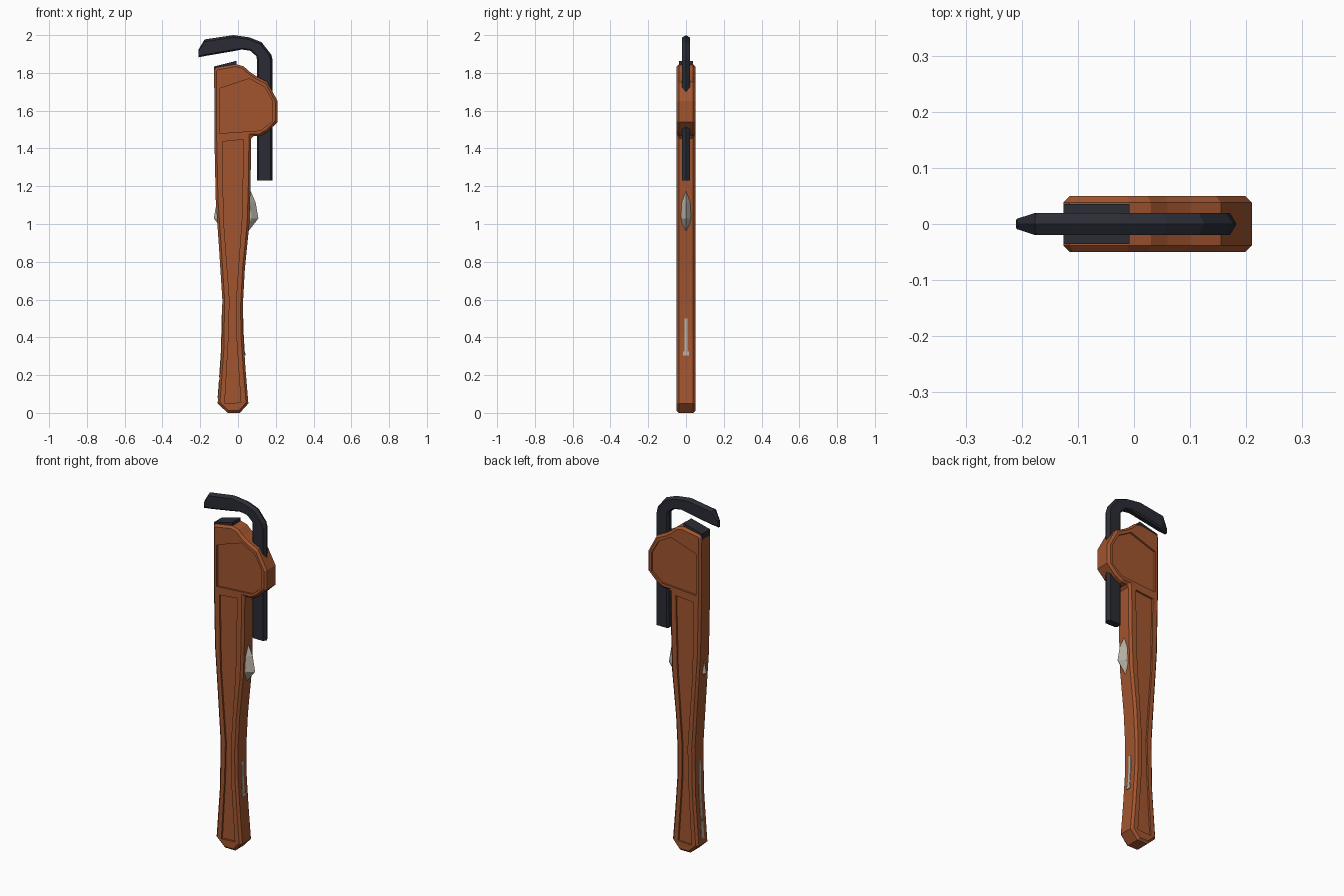
import bpy, bmesh, math
from mathutils import Vector

if "Cube" in bpy.data.objects:
    bpy.data.objects.remove(bpy.data.objects["Cube"])


def material(name, rgb):
    m = bpy.data.materials.new(name)
    m.diffuse_color = (*rgb, 1)
    m.use_nodes = True
    m.node_tree.nodes["Principled BSDF"].inputs["Base Color"].default_value = m.diffuse_color
    return m


ORANGE = material("burnt orange paint", (0.36, 0.09, 0.028))
DARK = material("dark steel", (0.024, 0.025, 0.035))
GREY = material("bare grey metal", (0.47, 0.44, 0.38))


def finish(name, bm, mat):
    bmesh.ops.recalc_face_normals(bm, faces=bm.faces)
    me = bpy.data.meshes.new(name)
    bm.to_mesh(me)
    bm.free()
    ob = bpy.data.objects.new(name, me)
    bpy.context.collection.objects.link(ob)
    me.materials.append(mat)
    return ob


def prism(name, outline, y0, y1, mat):
    """Extrude an x-z outline from y0 to y1."""
    bm = bmesh.new()
    face = bm.faces.new([bm.verts.new((x, y0, z)) for x, z in outline])
    new = bmesh.ops.extrude_face_region(bm, geom=[face])["geom"]
    verts = [v for v in new if isinstance(v, bmesh.types.BMVert)]
    bmesh.ops.translate(bm, verts=verts, vec=(0, y1 - y0, 0))
    return finish(name, bm, mat)


def apply(ob, mod):
    bpy.context.view_layer.objects.active = ob
    bpy.ops.object.modifier_apply(modifier=mod.name)


def bevel(ob, width, angle):
    b = ob.modifiers.new("bevel", 'BEVEL')
    b.width, b.segments = width, 1
    b.limit_method, b.angle_limit = 'ANGLE', math.radians(angle)
    apply(ob, b)


# Handle and head housing in one casting
body = prism("handle_and_head", [
    (-0.055, 0), (0.01, 0), (0.055, 0.05), (0.04, 0.23), (0.027, 0.42),
    (0.026, 0.575), (0.036, 0.76), (0.06, 1.0), (0.066, 1.18), (0.07, 1.465),
    (0.115, 1.465), (0.155, 1.487), (0.21, 1.54), (0.21, 1.65), (0.155, 1.753),
    (0.10, 1.78), (0.06, 1.807), (0.03, 1.835), (-0.01, 1.846), (-0.115, 1.828),
    (-0.126, 1.815), (-0.125, 1.46), (-0.118, 1.13), (-0.10, 0.865),
    (-0.083, 0.60), (-0.087, 0.336), (-0.108, 0.05)], -0.05, 0.05, ORANGE)
bevel(body, 0.012, 70)

# Sunken panels on both faces
grip_panel = [(-0.07, 0.05), (0.015, 0.055), (-0.008, 0.40), (-0.01, 0.60),
              (0.02, 1.02), (0.03, 1.447), (-0.083, 1.436), (-0.076, 1.02),
              (-0.045, 0.60), (-0.05, 0.40)]
head_panel = [(-0.099, 1.48), (0.12, 1.495), (0.183, 1.545), (0.183, 1.65),
              (0.14, 1.725), (0.06, 1.77), (-0.099, 1.717)]
for panel in (grip_panel, head_panel):
    for side in (-1, 1):
        cutter = prism("panel_cutter", panel, side * 0.04, side * 0.08, ORANGE)
        cut = body.modifiers.new("panel", 'BOOLEAN')
        cut.operation, cut.solver, cut.object = 'DIFFERENCE', 'EXACT', cutter
        apply(body, cut)
        bpy.data.objects.remove(cutter)

# Fixed jaw plate on top of the head
prism("fixed_jaw", [(-0.126, 1.80), (-0.01, 1.80), (-0.008, 1.864),
                    (-0.126, 1.834)], -0.036, 0.036, DARK)

# Sliding hook jaw: outer and inner profile points, half width
sections = [((0.183, 1.23), (0.10, 1.23), 0.02),
            ((0.183, 1.87), (0.10, 1.87), 0.02),
            ((0.176, 1.897), (0.098, 1.888), 0.02),
            ((0.125, 1.962), (0.065, 1.917), 0.02),
            ((0.06, 1.988), (0.02, 1.924), 0.02),
            ((-0.025, 2.0), (-0.03, 1.914), 0.02),
            ((-0.177, 1.977), (-0.165, 1.891), 0.02),
            ((-0.208, 1.925), (-0.21, 1.882), 0.009)]
bm = bmesh.new()
rings = []
for outer, inner, w in sections:
    o, i = Vector((outer[0], 0, outer[1])), Vector((inner[0], 0, inner[1]))
    d = (i - o).normalized()
    side = Vector((0, w, 0))
    pts = [o, o + d * 0.012 + side, i - d * 0.008 + side, i + side * 0.6,
           i - side * 0.6, i - d * 0.008 - side, o + d * 0.012 - side]
    rings.append([bm.verts.new(p) for p in pts])
for a, b in zip(rings, rings[1:]):
    for k in range(7):
        j = (k + 1) % 7
        bm.faces.new((a[k], a[j], b[j], b[k]))
bm.faces.new(rings[0])
bm.faces.new(rings[-1])
finish("hook_jaw", bm, DARK)

# Flattened adjusting nut showing on both edges of the handle
bm = bmesh.new()
rings = []
for r, z in ((0.06, 0.955), (0.118, 1.03), (0.103, 1.115), (0.07, 1.19)):
    rings.append([bm.verts.new((-0.01 + r * math.cos(k * math.pi / 4),
                                0.31 * r * math.sin(k * math.pi / 4), z))
                  for k in range(8)])
for a, b in zip(rings, rings[1:]):
    for k in range(8):
        j = (k + 1) % 8
        bm.faces.new((a[k], a[j], b[j], b[k]))
bm.faces.new(rings[0])
bm.faces.new(rings[-1])
finish("adjusting_nut", bm, GREY)

# Narrow bare metal strips along the edges of the grip
prism("right_edge_strip", [(0.02, 0.32), (0.036, 0.32), (0.03, 0.42),
                           (0.029, 0.50), (0.02, 0.50)], -0.008, 0.008, GREY)
prism("right_strip_foot", [(0.02, 0.305), (0.039, 0.305), (0.038, 0.325),
                           (0.02, 0.325)], -0.015, 0.015, GREY)
prism("left_edge_strip", [(-0.08, 0.19), (-0.10, 0.19), (-0.090, 0.336),
                          (-0.087, 0.52), (-0.08, 0.52)], -0.008, 0.008, GREY)
prism("left_strip_foot", [(-0.09, 0.08), (-0.108, 0.08), (-0.101, 0.175),
                          (-0.09, 0.175)], -0.011, 0.011, GREY)
